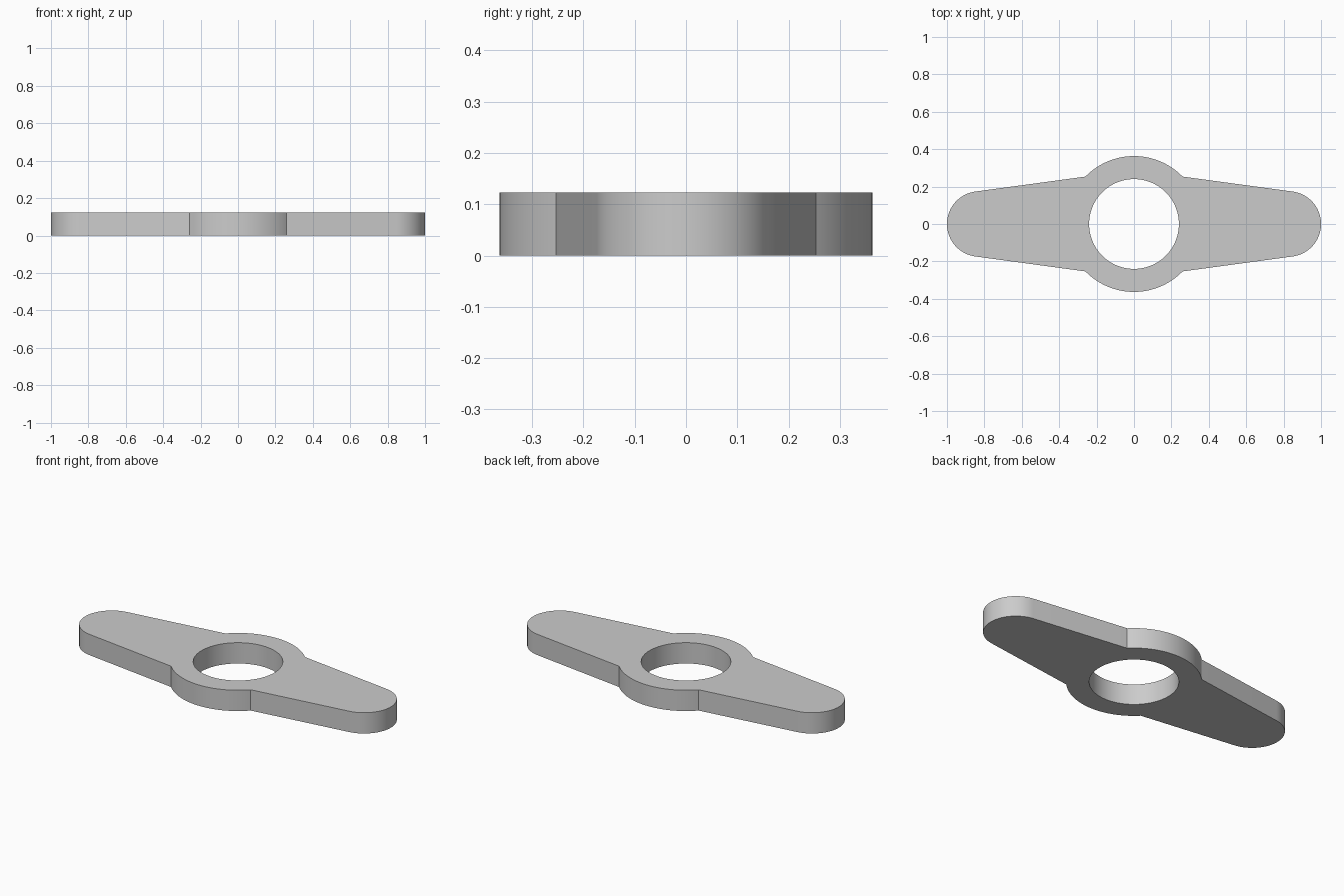
import bpy, bmesh
from math import sin, cos, pi, atan2, hypot, acos

cube = bpy.data.objects.get("Cube")
if cube:
    bpy.data.objects.remove(cube, do_unlink=True)

HEIGHT = 0.123
HUB_R, HOLE_R, TIP_R = 0.363, 0.24, 0.175
TIP_X = 1 - TIP_R
CORNER = (0.26, 0.2535)          # where the arm edge meets the hub


def arc(cx, radius, start, end, steps):
    """Points along an arc centred on the x axis."""
    return [(cx + radius * cos(start + (end - start) * i / steps),
             radius * sin(start + (end - start) * i / steps))
            for i in range(steps + 1)]


# Angle at which the straight arm edge touches the rounded tip
dx, dy = CORNER[0] - TIP_X, CORNER[1]
tangent = atan2(dy, dx) - acos(TIP_R / hypot(dx, dy))
corner = atan2(CORNER[1], CORNER[0])

# Half outline (right tip, then back hub arc), turned half round for the rest
half = arc(TIP_X, TIP_R, -tangent, tangent, 48) + arc(0, HUB_R, corner, pi - corner, 48)
outline = half + [(-x, -y) for x, y in half]
hole = arc(0, HOLE_R, 0, 2 * pi, 96)[:-1]

# Flat plate with a hole, extruded upwards
bm = bmesh.new()
edges = []
for loop in (outline, hole):
    verts = [bm.verts.new((x, y, 0)) for x, y in loop]
    edges += [bm.edges.new((v, verts[i - 1])) for i, v in enumerate(verts)]
bmesh.ops.triangle_fill(bm, edges=edges, use_beauty=True)
top = bmesh.ops.extrude_face_region(bm, geom=bm.faces[:], use_keep_orig=True)
bmesh.ops.translate(bm, vec=(0, 0, HEIGHT),
                    verts=[g for g in top["geom"] if isinstance(g, bmesh.types.BMVert)])
bmesh.ops.recalc_face_normals(bm, faces=bm.faces[:])
mesh = bpy.data.meshes.new("two_armed_plate")
bm.to_mesh(mesh)
bm.free()
plate = bpy.data.objects.new("two_armed_plate", mesh)
bpy.context.collection.objects.link(plate)

# Plain grey
grey = bpy.data.materials.new("light_grey")
grey.use_nodes = True
grey.diffuse_color = (0.6, 0.6, 0.6, 1)
grey.node_tree.nodes["Principled BSDF"].inputs["Base Color"].default_value = grey.diffuse_color
mesh.materials.append(grey)

# Smooth curved walls, sharp rims
bpy.ops.object.select_all(action="DESELECT")
plate.select_set(True)
bpy.context.view_layer.objects.active = plate
bpy.ops.object.shade_smooth_by_angle(angle=pi / 6)
